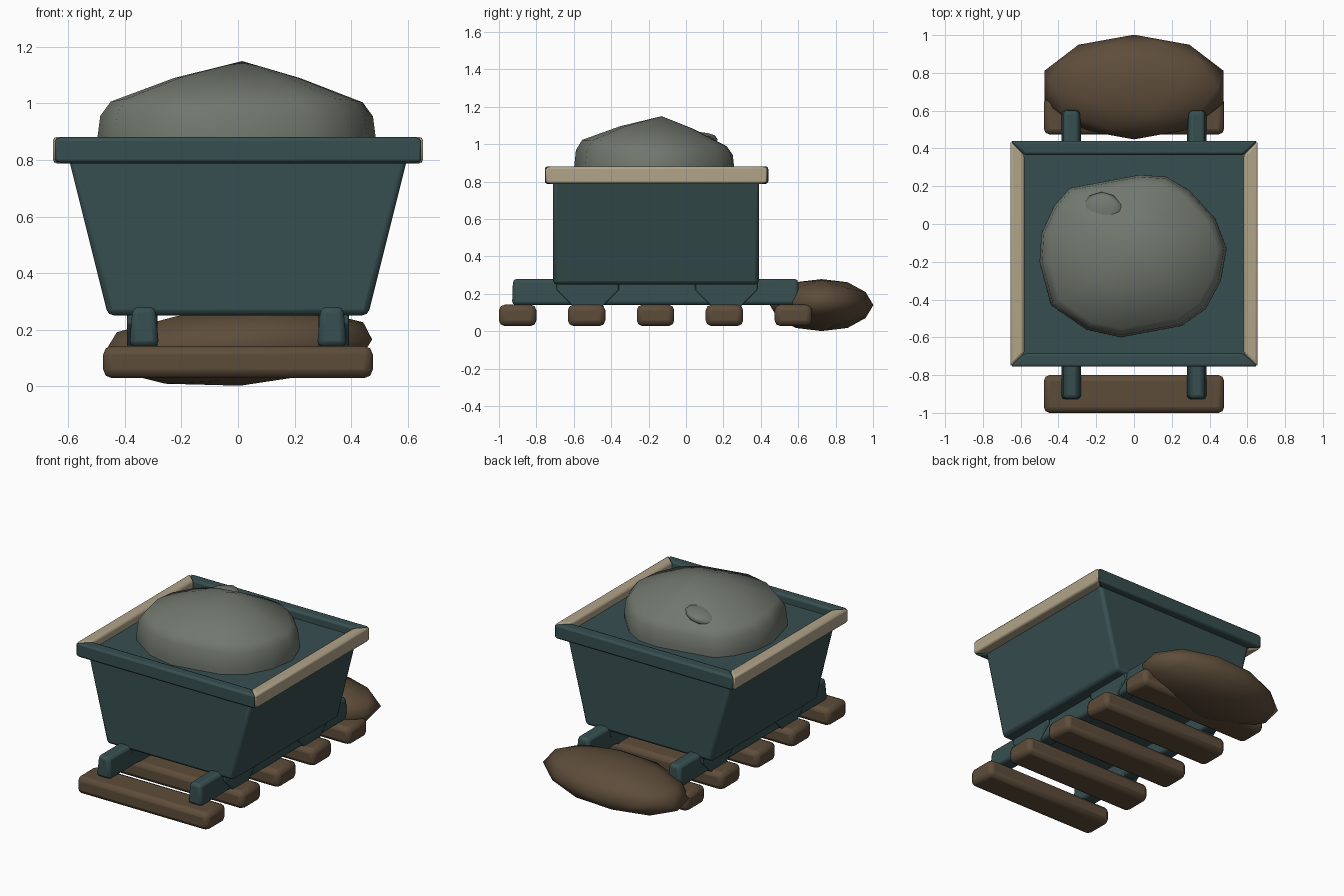
import bpy, bmesh, math
from mathutils import Vector, Matrix

cube = bpy.data.objects.get("Cube")
if cube:
    bpy.data.objects.remove(cube, do_unlink=True)


def material(name, rgb):
    m = bpy.data.materials.new(name)
    m.use_nodes = True
    m.diffuse_color = (*rgb, 1)
    m.node_tree.nodes["Principled BSDF"].inputs["Base Color"].default_value = (*rgb, 1)
    return m


TEAL = material("dark teal metal", (0.038, 0.077, 0.080))
TAN = material("pale tan trim", (0.44, 0.37, 0.25))
BROWN = material("brown wood", (0.110, 0.073, 0.042))
STONE = material("grey green stone", (0.165, 0.185, 0.155))


def finish(name, bm, mat, bevel=0, segments=2, angle=35):
    bmesh.ops.recalc_face_normals(bm, faces=bm.faces)
    mesh = bpy.data.meshes.new(name)
    bm.to_mesh(mesh)
    bm.free()
    mesh.materials.append(mat)
    ob = bpy.data.objects.new(name, mesh)
    bpy.context.collection.objects.link(ob)
    if bevel:
        mod = ob.modifiers.new("rounded edges", 'BEVEL')
        mod.width, mod.segments = bevel, segments
    bpy.ops.object.select_all(action='DESELECT')
    ob.select_set(True)
    bpy.context.view_layer.objects.active = ob
    bpy.ops.object.shade_smooth_by_angle(angle=math.radians(angle))
    return ob


def loft(name, rings, mat, bevel=0, segments=2, tip=None, angle=35):
    """Skin a stack of equal-length rings, ending in a cap or a tip point."""
    bm = bmesh.new()
    loops = [[bm.verts.new(p) for p in ring] for ring in rings]
    n = len(loops[0])
    for a, b in zip(loops, loops[1:]):
        for i in range(n):
            j = (i + 1) % n
            bm.faces.new((a[i], a[j], b[j], b[i]))
    bm.faces.new(loops[0])
    if tip:
        t = bm.verts.new(tip)
        for i in range(n):
            bm.faces.new((loops[-1][i], loops[-1][(i + 1) % n], t))
    else:
        bm.faces.new(loops[-1])
    return finish(name, bm, mat, bevel, segments, angle)


def rect(x0, x1, y0, y1, z):
    return [(x0, y0, z), (x1, y0, z), (x1, y1, z), (x0, y1, z)]


def blob(name, centre, size, mat, detail=2, tilt=0):
    bm = bmesh.new()
    bmesh.ops.create_icosphere(bm, subdivisions=detail, radius=1)
    m = Matrix.Translation(centre) @ Matrix.Rotation(tilt, 4, 'Y') @ Matrix.Diagonal((*size, 1))
    bmesh.ops.transform(bm, matrix=m, verts=bm.verts)
    return finish(name, bm, mat, angle=50)


# Tapered tub, filled nearly to the rim
loft("cart_body", [rect(-0.46, 0.46, -0.71, 0.39, 0.25),
                   rect(-0.605, 0.605, -0.71, 0.39, 0.83)], TEAL, 0.02)

# Mitred rim: teal ends, tan sides
outer = [(-0.655, -0.755), (0.655, -0.755), (0.655, 0.44), (-0.655, 0.44)]
inner = [(-0.58, -0.685), (0.58, -0.685), (0.58, 0.365), (-0.58, 0.365)]
for i, side in enumerate(("front", "left", "back", "right")):
    j = (i + 1) % 4
    plan = [outer[i], outer[j], inner[j], inner[i]]
    loft("rim_" + side, [[(x, y, z) for x, y in plan] for z in (0.788, 0.882)],
         TAN if i % 2 else TEAL, 0.014)

# Rails and the wheels resting on them
for s, side in ((1, "left"), (-1, "right")):
    x0, x1 = sorted((s * 0.28, s * 0.385))
    loft("rail_" + side, [rect(x0, x1, -0.93, 0.605, 0.14),
                          rect(x0 + 0.012, x1 - 0.012, -0.925, 0.6, 0.28)], TEAL, 0.02)
    for y, end in ((-0.525, "front"), (0.215, "back")):
        rings = []
        for x in (s * 0.285, s * 0.392):
            rings.append([(x, y + 0.18 * math.cos(a), 0.29 + 0.18 * math.sin(a))
                          for a in (math.tau * (k + 0.5) / 8 for k in range(8))])
        loft(f"wheel_{end}_{side}", rings, TEAL, 0.006)

# Wooden sleepers
for k in range(5):
    y = -0.9 + 0.3685 * k
    loft(f"sleeper_{k + 1}", [rect(-0.477, 0.477, y - 0.1, y + 0.1, 0.028),
                              rect(-0.477, 0.477, y - 0.1, y + 0.1, 0.142)], BROWN, 0.03)

# Flat mound behind the track
blob("mound", (0, 0.725, 0.14), (0.50, 0.277, 0.139), BROWN, tilt=math.radians(-3))

# Faceted stone load
outline = [(-0.5, -0.2), (-0.49, -0.05), (-0.42, 0.1), (-0.34, 0.19), (0.03, 0.26),
           (0.17, 0.25), (0.29, 0.18), (0.43, 0.03), (0.49, -0.13), (0.46, -0.3),
           (0.38, -0.45), (0.25, -0.54), (-0.07, -0.6), (-0.25, -0.56), (-0.44, -0.43)]
centre = Vector((0.0, -0.15))


def ring(scale, z, slope):
    pts = [centre + (Vector(p) - centre) * scale for p in outline]
    return [(p.x, p.y, z - slope * (p.y - centre.y)) for p in pts]


loft("stone_load", [ring(0.99, 0.78, 0), ring(1.0, 0.86, 0), ring(0.975, 0.955, 0.03),
                    ring(0.9, 1.005, 0.045), ring(0.45, 1.09, 0.03)],
     STONE, tip=(0.015, -0.13, 1.15), angle=50)
blob("stone_knob", (-0.17, 0.07, 1.025), (0.11, 0.10, 0.035), STONE, tilt=math.radians(-12))
